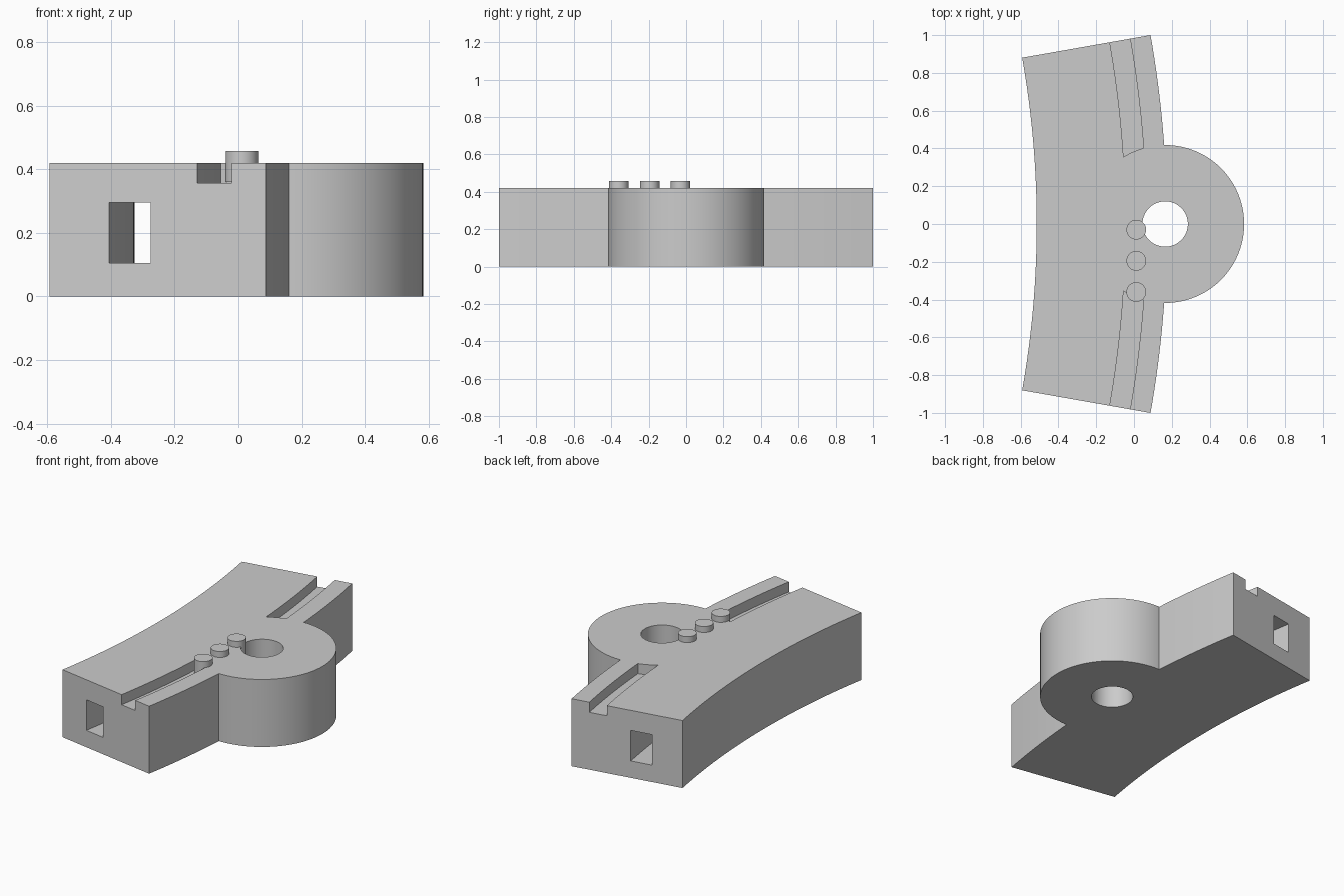
import bpy, bmesh
from math import sin, cos, radians

cube = bpy.data.objects.get("Cube")
if cube:
    bpy.data.objects.remove(cube, do_unlink=True)

grey = bpy.data.materials.new("plain grey")
grey.use_nodes = True
grey.diffuse_color = (0.6, 0.6, 0.6, 1)
grey.node_tree.nodes["Principled BSDF"].inputs["Base Color"].default_value = (0.6, 0.6, 0.6, 1)

ARC_X = -5.585      # centre of the curved block's arcs
TOP = 0.42
HUB_X = 0.165


def prism(name, outline, z0, z1):
    """Extrude a flat counter-clockwise outline from z0 to z1."""
    bm = bmesh.new()
    face = bm.faces.new([bm.verts.new((x, y, z0)) for x, y in outline])
    ext = bmesh.ops.extrude_face_region(bm, geom=[face], use_keep_orig=True)
    for v in ext["geom"]:
        if isinstance(v, bmesh.types.BMVert):
            v.co.z = z1
    bmesh.ops.recalc_face_normals(bm, faces=bm.faces)
    mesh = bpy.data.meshes.new(name)
    bm.to_mesh(mesh)
    bm.free()
    mesh.materials.append(grey)
    obj = bpy.data.objects.new(name, mesh)
    bpy.context.collection.objects.link(obj)
    return obj


def sector(name, r0, r1, half_angle, z0, z1, steps=32):
    angles = [radians(half_angle) * (2 * i / steps - 1) for i in range(steps + 1)]
    outline = [(ARC_X + r1 * cos(a), r1 * sin(a)) for a in angles]
    outline += [(ARC_X + r0 * cos(a), r0 * sin(a)) for a in reversed(angles)]
    return prism(name, outline, z0, z1)


def disc(name, x, y, radius, z0, z1, sides=96):
    angles = [radians(360 * i / sides) for i in range(sides)]
    return prism(name, [(x + radius * cos(a), y + radius * sin(a)) for a in angles], z0, z1)


def combine(target, tool, operation):
    """Apply a boolean and remove the tool."""
    mod = target.modifiers.new(operation, 'BOOLEAN')
    mod.operation = operation
    mod.solver = 'EXACT'
    mod.object = tool
    tool.hide_render = True
    bpy.context.view_layer.objects.active = target
    bpy.ops.object.modifier_apply(modifier=mod.name)
    bpy.data.objects.remove(tool, do_unlink=True)


# Curved block with an open groove along its top
block = sector("curved_block", 5.07, 5.76, 10, 0, TOP)
combine(block, sector("groove_cutter", 5.541, 5.65, 11, 0.357, 0.6), 'DIFFERENCE')

# Round hub, which also closes the middle of the groove
combine(block, disc("hub", HUB_X, 0, 0.418, 0, TOP), 'UNION')
combine(block, disc("bore_cutter", HUB_X, 0, 0.12, -0.1, 0.6), 'DIFFERENCE')

# Rectangular tunnel running the length of the block
combine(block, sector("tunnel_cutter", 5.26, 5.392, 11, 0.105, 0.295), 'DIFFERENCE')

# Row of three pins
parts = [block]
for label, y in (("front", -0.36), ("middle", -0.195), ("rear", -0.03)):
    parts.append(disc(label + "_pin", 0.012, y, 0.052, 0.36, 0.457, 48))

for obj in parts:
    bpy.ops.object.select_all(action='DESELECT')
    obj.select_set(True)
    bpy.context.view_layer.objects.active = obj
    bpy.ops.object.shade_smooth_by_angle(angle=radians(30))
